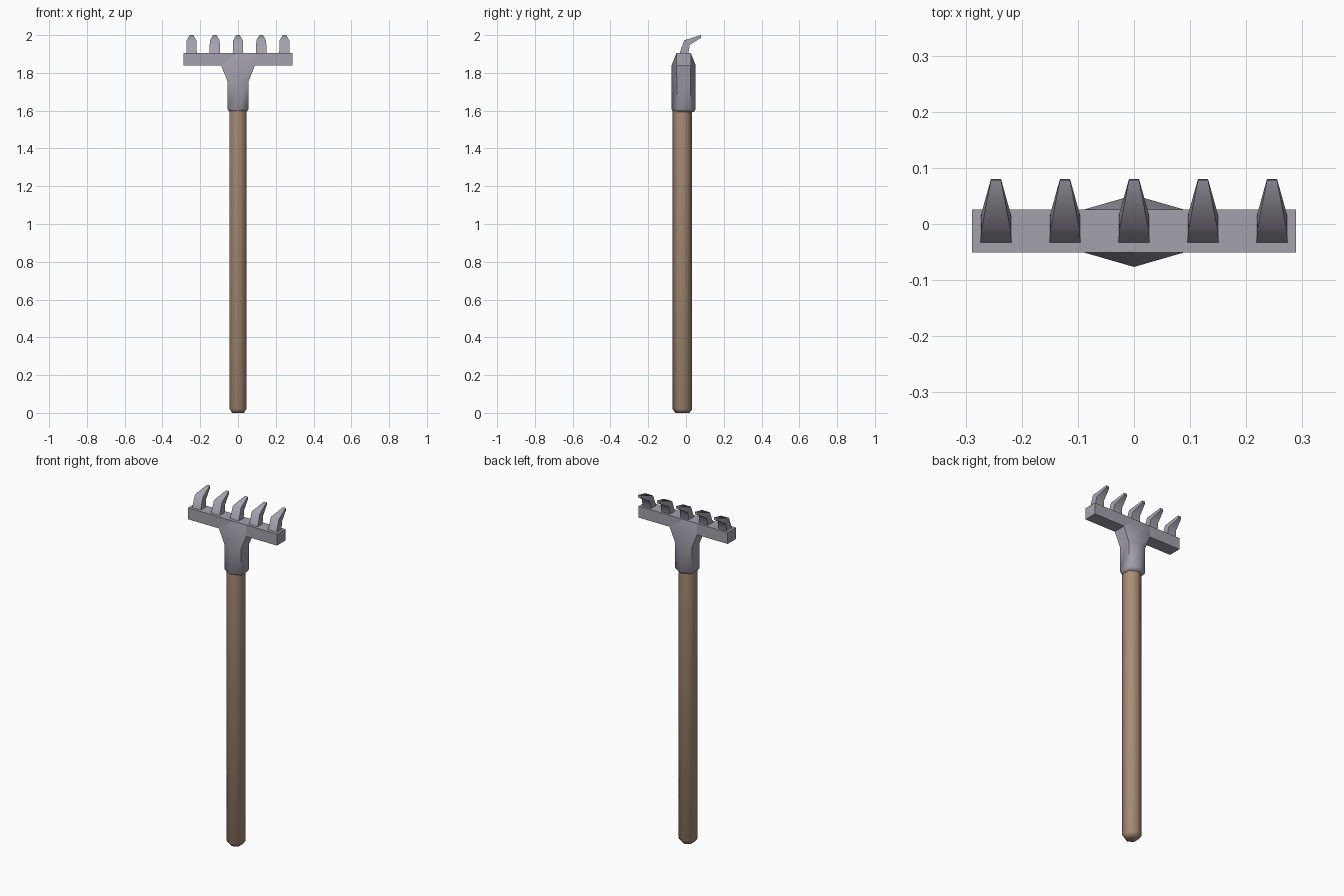
import bpy
import bmesh
from math import radians

cube = bpy.data.objects.get("Cube")
if cube:
    bpy.data.objects.remove(cube, do_unlink=True)


def material(name, color):
    mat = bpy.data.materials.new(name)
    mat.use_nodes = True
    mat.diffuse_color = color
    mat.node_tree.nodes["Principled BSDF"].inputs["Base Color"].default_value = color
    return mat


wood = material("brown wood", (0.40, 0.27, 0.185, 1))
metal = material("grey metal", (0.37, 0.355, 0.415, 1))


def loft(name, rings, mat, smooth):
    """Skin a closed solid through rings that have equal point counts."""
    bm = bmesh.new()
    loops = [[bm.verts.new(p) for p in ring] for ring in rings]
    n = len(loops[0])
    for low, high in zip(loops, loops[1:]):
        for i in range(n):
            j = (i + 1) % n
            bm.faces.new((low[i], low[j], high[j], high[i]))
    bm.faces.new(loops[0][::-1])
    bm.faces.new(loops[-1])
    bmesh.ops.recalc_face_normals(bm, faces=bm.faces)
    mesh = bpy.data.meshes.new(name)
    bm.to_mesh(mesh)
    bm.free()
    mesh.materials.append(mat)
    obj = bpy.data.objects.new(name, mesh)
    bpy.context.collection.objects.link(obj)
    if smooth:
        bpy.ops.object.select_all(action="DESELECT")
        obj.select_set(True)
        bpy.context.view_layer.objects.active = obj
        bpy.ops.object.shade_smooth_by_angle(angle=radians(smooth))
    return obj


def hexagon(z, half_x, half_side, ridge, cy):
    """Six-sided ring with ridges on the front and back."""
    return [(0, cy - ridge, z), (half_x, cy - half_side, z),
            (half_x, cy + half_side, z), (0, cy + ridge, z),
            (-half_x, cy + half_side, z), (-half_x, cy - half_side, z)]


def rectangle(x, half_x, front, back):
    """Ring across a tine, from its front edge to its back edge (y, z)."""
    return [(x - half_x, *front), (x + half_x, *front),
            (x + half_x, *back), (x - half_x, *back)]


# Wooden handle with a chamfered foot
loft("handle", [hexagon(0, 0.031, 0.019, 0.037, -0.019),
                hexagon(0.02, 0.044, 0.027, 0.052, -0.019),
                hexagon(1.62, 0.044, 0.027, 0.052, -0.019)], wood, 65)

# Socket flaring into the crossbar
CY = -0.0125
loft("socket", [hexagon(1.594, 0.046, 0.030, 0.054, CY),
                hexagon(1.607, 0.055, 0.036, 0.064, CY),
                hexagon(1.755, 0.055, 0.036, 0.064, CY),
                hexagon(1.84, 0.09, 0.038, 0.064, CY),
                hexagon(1.904, 0.09, 0.038, 0.0385, CY)], metal, 62)

# Crossbar
loft("crossbar", [rectangle(0, 0.289, (-0.051, z), (0.026, z))[:2]
                  + rectangle(0, 0.289, (-0.051, z), (0.026, z))[2:]
                  for z in (1.838, 1.905)], metal, 0)

# Five tapered tines bent towards the back
for i in range(5):
    x = (i - 2) * 0.123
    loft(f"tine_{i + 1}", [rectangle(x, 0.028, (-0.035, 1.90), (0.012, 1.90)),
                           rectangle(x, 0.026, (-0.010, 1.972), (0.019, 1.948)),
                           rectangle(x, 0.009, (0.078, 2.0), (0.080, 1.986))], metal, 62)
